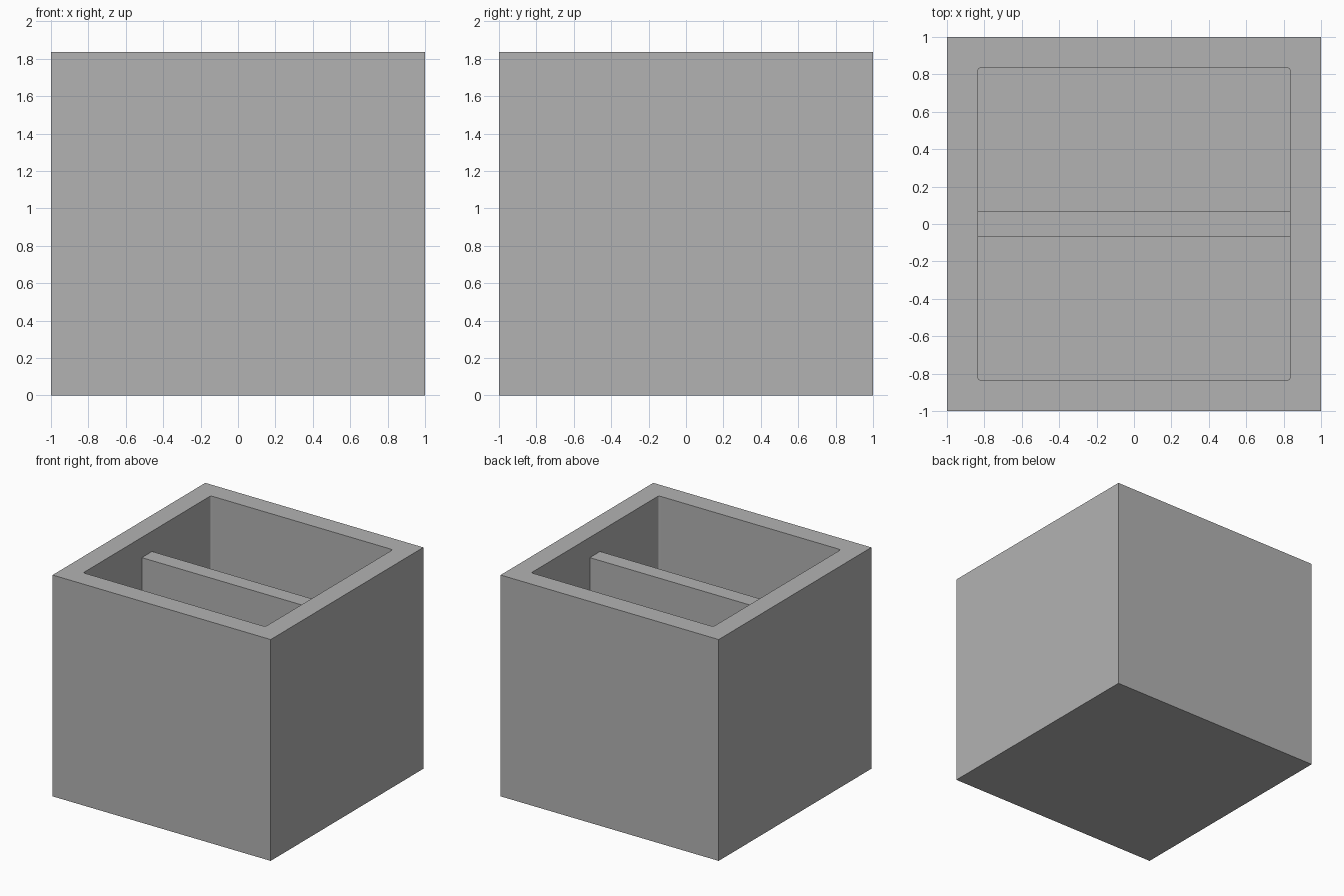
import bpy
import bmesh
from mathutils import Matrix, Vector

if "Cube" in bpy.data.objects:
    bpy.data.objects.remove(bpy.data.objects["Cube"], do_unlink=True)

HEIGHT = 1.835
WALL = 0.165
FLOOR = 0.167
DIVIDER_TOP = 1.667
DIVIDER_THICKNESS = 0.134

# Single grey material
grey = bpy.data.materials.new("plain grey")
grey.use_nodes = True
colour = (0.45, 0.45, 0.45, 1)
grey.diffuse_color = colour
grey.node_tree.nodes["Principled BSDF"].inputs["Base Color"].default_value = colour


def box(bm, size, centre):
    matrix = Matrix.Translation(centre) @ Matrix.Diagonal((*size, 1))
    bmesh.ops.create_cube(bm, size=1, matrix=matrix)


def finish(bm, name):
    bmesh.ops.recalc_face_normals(bm, faces=bm.faces)
    mesh = bpy.data.meshes.new(name)
    bm.to_mesh(mesh)
    bm.free()
    mesh.materials.append(grey)
    obj = bpy.data.objects.new(name, mesh)
    bpy.context.collection.objects.link(obj)
    return obj


# Open box: inset the top face and sink it to the floor
bm = bmesh.new()
box(bm, (2, 2, HEIGHT), (0, 0, HEIGHT / 2))
top = max(bm.faces, key=lambda f: f.calc_center_median().z)
bmesh.ops.inset_individual(bm, faces=[top], thickness=WALL, use_even_offset=True)
sunk = bmesh.ops.extrude_discrete_faces(bm, faces=[top])["faces"][0]
bmesh.ops.translate(bm, verts=sunk.verts, vec=Vector((0, 0, FLOOR - HEIGHT)))

# Slightly rounded inner corners
corners = [e for e in bm.edges
           if abs(e.verts[0].co.z - e.verts[1].co.z) > 1
           and all(abs(v.co.x) < 0.95 for v in e.verts)]
bmesh.ops.bevel(bm, geom=corners, offset=0.016, segments=4, profile=0.5, affect='EDGES')
finish(bm, "box_shell")

# Divider across the middle, its ends let into the side walls
bm = bmesh.new()
span = 2 - 2 * WALL + 0.02
bottom = FLOOR - 0.01
box(bm, (span, DIVIDER_THICKNESS, DIVIDER_TOP - bottom),
    (0, 0, (DIVIDER_TOP + bottom) / 2))
finish(bm, "divider")
